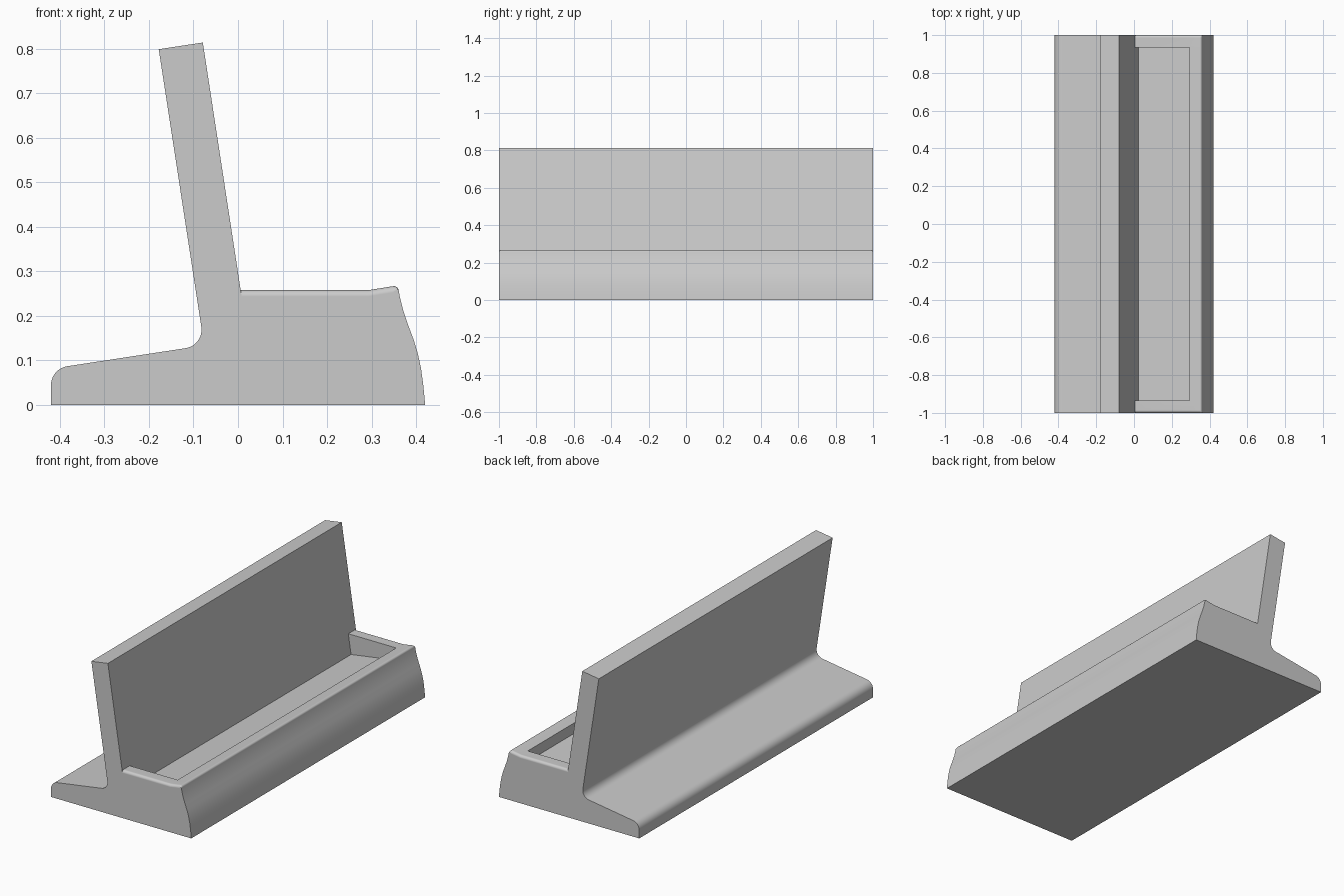
import bpy, bmesh, math
from mathutils import Vector

cube = bpy.data.objects.get("Cube")
if cube:
    bpy.data.objects.remove(cube, do_unlink=True)

LEAN = 0.153       # tilt shared by the back plate, foot and tray floor
HALF = 1.0         # half length
ROUND = 0.014      # rounding of the rim at both ends
POCKET = 0.935     # half length of the tray pocket


def fillet(a, corner, b, radius, steps=9):
    """Points of an arc that rounds the corner between a and b."""
    a, c, b = Vector(a), Vector(corner), Vector(b)
    u, v = (a - c).normalized(), (b - c).normalized()
    half = u.angle(v) / 2
    centre = c + (u + v).normalized() * radius / math.sin(half)
    start = c + u * radius / math.tan(half) - centre
    end = c + v * radius / math.tan(half) - centre
    sweep = math.pi - 2 * half
    return [centre + (start * math.sin(sweep * (1 - t)) + end * math.sin(sweep * t)) / math.sin(sweep)
            for t in (i / steps for i in range(steps + 1))]


# Cross-section, starting where the plate meets the rim
foot_tip, foot_root = (-0.42, 0.0815), (-0.076, 0.134)
plate_back, plate_front = (-0.178, 0.799), (-0.079, 0.814)
rim_start, rim_end, lip = (0.006, 0.258), (0.293, 0.258), (0.359, 0.2685)
face = [(0.363, 0.245), (0.371, 0.212), (0.383, 0.177), (0.395, 0.145),
        (0.404, 0.115), (0.411, 0.082), (0.416, 0.045), (0.419, 0.015), (0.42, 0)]
lip_arc = fillet(rim_end, lip, face[0], 0.011)
section = [Vector(p) for p in (
    [rim_start, rim_end] + lip_arc + face + [(-0.42, 0)]
    + fillet((-0.42, 0), foot_tip, foot_root, 0.043)
    + fillet(foot_tip, foot_root, plate_back, 0.042)
    + [plate_back, plate_front])]


def rim_section(drop):
    """Cross-section with its rim lowered, fading out round the lip."""
    pts = [p.copy() for p in section]
    n = len(lip_arc)
    for i in range(2 + n):
        fade = 1 if i < 2 else 1 - (i - 2) / (n - 1)
        pts[i].y -= drop * fade
    pts[0].x += LEAN * drop
    return pts


# Stations along the length: rounded ends and plain middle
steps = 6
ends = [(HALF - ROUND + ROUND * math.sin(t), ROUND * (1 - math.cos(t)))
        for t in (math.pi / 2 * i / steps for i in range(steps + 1))]
stations = [(-y, d) for y, d in reversed(ends)] + [(-POCKET, 0), (POCKET, 0)] + ends

bm = bmesh.new()
rings = [[bm.verts.new((p.x, y, p.y)) for p in rim_section(d)] for y, d in stations]
count = len(section)
for r0, r1 in zip(rings, rings[1:]):
    in_pocket = r0[0].co.y < 0 < r1[0].co.y
    for i in range(count):
        if in_pocket and i == 0:
            continue
        j = (i + 1) % count
        bm.faces.new((r0[i], r0[j], r1[j], r1[i]))
    if in_pocket:
        # Tray pocket: leaning sides, tilted floor and two end walls
        a, b = [[r[0], bm.verts.new((0.0225, r[0].co.y, 0.15)),
                 bm.verts.new((0.303, r[0].co.y, 0.193)), r[1]] for r in (r0, r1)]
        for k in range(3):
            bm.faces.new((a[k], a[k + 1], b[k + 1], b[k]))
        bm.faces.new(a)
        bm.faces.new(b)
bm.faces.new(rings[0])
bm.faces.new(rings[-1])
bmesh.ops.recalc_face_normals(bm, faces=bm.faces)

mesh = bpy.data.meshes.new("angled_holder")
bm.to_mesh(mesh)
bm.free()
holder = bpy.data.objects.new("angled_holder", mesh)
bpy.context.collection.objects.link(holder)

# Plain grey material
grey = bpy.data.materials.new("plain_grey")
grey.use_nodes = True
colour = (0.6, 0.6, 0.6, 1)
grey.diffuse_color = colour
grey.node_tree.nodes["Principled BSDF"].inputs["Base Color"].default_value = colour
mesh.materials.append(grey)

# Smooth the rounds, keep the flats flat
bpy.ops.object.select_all(action='DESELECT')
holder.select_set(True)
bpy.context.view_layer.objects.active = holder
bpy.ops.object.shade_smooth_by_angle(angle=math.radians(25))
weighted = holder.modifiers.new("flat_normals", 'WEIGHTED_NORMAL')
weighted.keep_sharp = True
